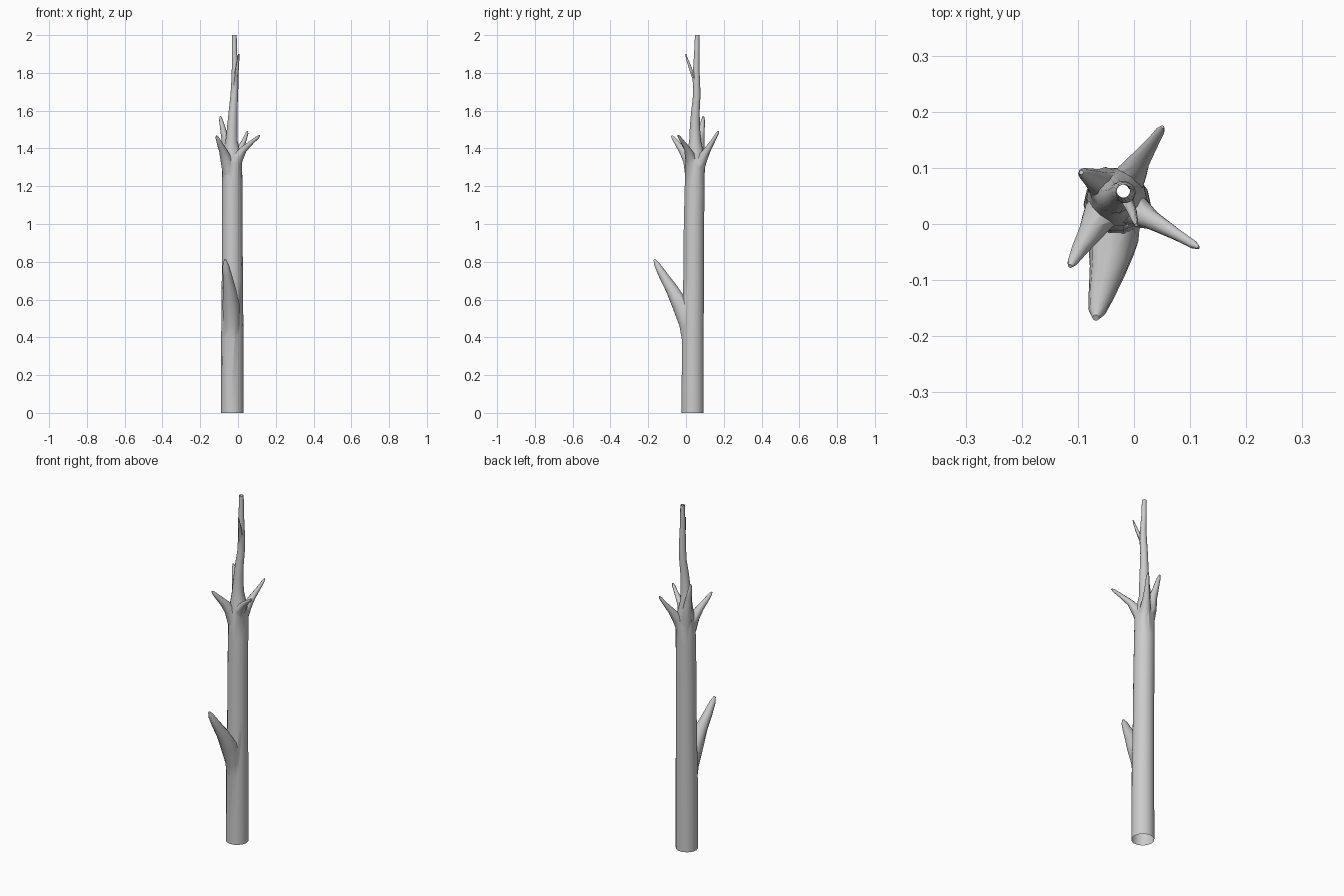
import bpy, bmesh, math
from mathutils import Vector

if "Cube" in bpy.data.objects:
    bpy.data.objects.remove(bpy.data.objects["Cube"], do_unlink=True)

# One plain bark colour
bark = bpy.data.materials.new("bark_grey")
bark.use_nodes = True
grey = (0.6, 0.6, 0.6, 1)
bark.diffuse_color = grey
bark.node_tree.nodes["Principled BSDF"].inputs["Base Color"].default_value = grey


def tube(name, path, sides, level=False):
    """Closed tapering tube through (x, y, z, radius) points."""
    bm = bmesh.new()
    pts = [Vector(p[:3]) for p in path]
    rings = []
    for i, p in enumerate(pts):
        axis = pts[min(i + 1, len(pts) - 1)] - pts[max(i - 1, 0)]
        if level:
            axis = Vector((0, 0, 1))
        axis.normalize()
        u = Vector((0, 1, 0)).cross(axis).normalized()
        v = axis.cross(u)
        angles = [math.tau * k / sides for k in range(sides)]
        rings.append([bm.verts.new(p + path[i][3] * (u * math.cos(a) + v * math.sin(a)))
                      for a in angles])
    for a, b in zip(rings, rings[1:]):
        for k in range(sides):
            n = (k + 1) % sides
            bm.faces.new((a[k], a[n], b[n], b[k]))
    bm.faces.new(rings[0][::-1])
    bm.faces.new(rings[-1])
    mesh = bpy.data.meshes.new(name)
    bm.to_mesh(mesh)
    bm.free()
    mesh.materials.append(bark)
    ob = bpy.data.objects.new(name, mesh)
    bpy.context.collection.objects.link(ob)
    return ob


# Trunk narrowing into a wavy leader
trunk = tube("trunk", [
    (-.03, .035, 0, .06), (-.03, .036, .4, .059), (-.03, .04, .7, .056),
    (-.031, .042, 1, .055), (-.031, .046, 1.2, .054), (-.031, .048, 1.32, .053),
    (-.032, .05, 1.38, .044), (-.034, .048, 1.44, .032), (-.03, .047, 1.52, .027),
    (-.026, .05, 1.6, .023), (-.02, .057, 1.68, .02), (-.016, .056, 1.76, .019),
    (-.016, .054, 1.82, .017), (-.019, .057, 1.91, .014), (-.019, .059, 2, .012)],
    14, level=True)

# Branches, each flared where it leaves the wood
branches = [
    tube("low_branch", [(-.03, .03, .34, .045), (-.033, .006, .47, .044),
                        (-.037, -.03, .57, .045), (-.045, -.075, .655, .034),
                        (-.057, -.122, .73, .024), (-.065, -.153, .785, .016),
                        (-.068, -.167, .812, .006)], 10),
    tube("left_front_branch", [(-.02, .04, 1.29, .03), (-.002, .025, 1.35, .03),
                               (.03, .008, 1.395, .018), (.075, -.018, 1.435, .011),
                               (.105, -.036, 1.46, .008), (.115, -.042, 1.47, .003)], 8),
    tube("right_front_branch", [(-.045, .03, 1.27, .036), (-.062, .015, 1.34, .031),
                                (-.08, -.018, 1.39, .021), (-.099, -.048, 1.43, .014),
                                (-.11, -.068, 1.457, .009), (-.114, -.075, 1.467, .004)], 8),
    tube("left_back_branch", [(-.02, .06, 1.28, .034), (-.005, .085, 1.345, .028),
                              (.012, .115, 1.395, .018), (.034, .146, 1.445, .011),
                              (.047, .166, 1.48, .008), (.051, .173, 1.492, .003)], 8),
    tube("right_back_branch", [(-.04, .055, 1.28, .038), (-.051, .068, 1.36, .034),
                               (-.063, .075, 1.43, .023), (-.077, .083, 1.49, .016),
                               (-.09, .09, 1.55, .01), (-.094, .092, 1.57, .004)], 8),
    tube("top_twig", [(-.016, .053, 1.7, .013), (-.013, .044, 1.77, .012),
                      (-.004, .023, 1.825, .009), (.001, .007, 1.87, .006),
                      (.004, -.002, 1.9, .003)], 6),
]

# Merge everything into a single skin
bpy.context.view_layer.objects.active = trunk
for branch in branches:
    mod = trunk.modifiers.new("join", "BOOLEAN")
    mod.operation, mod.solver, mod.object = "UNION", "EXACT", branch
    bpy.ops.object.modifier_apply(modifier=mod.name)
    bpy.data.objects.remove(branch, do_unlink=True)

# Open the cut ends at the bottom and the top
bm = bmesh.new()
bm.from_mesh(trunk.data)
caps = [f for f in bm.faces if all(v.co.z < .001 for v in f.verts)
        or all(v.co.z > 1.999 for v in f.verts)]
bmesh.ops.delete(bm, geom=caps, context="FACES")
bm.to_mesh(trunk.data)
bm.free()

bpy.ops.object.select_all(action="DESELECT")
trunk.select_set(True)
bpy.ops.object.shade_smooth_by_angle(angle=math.radians(60))
